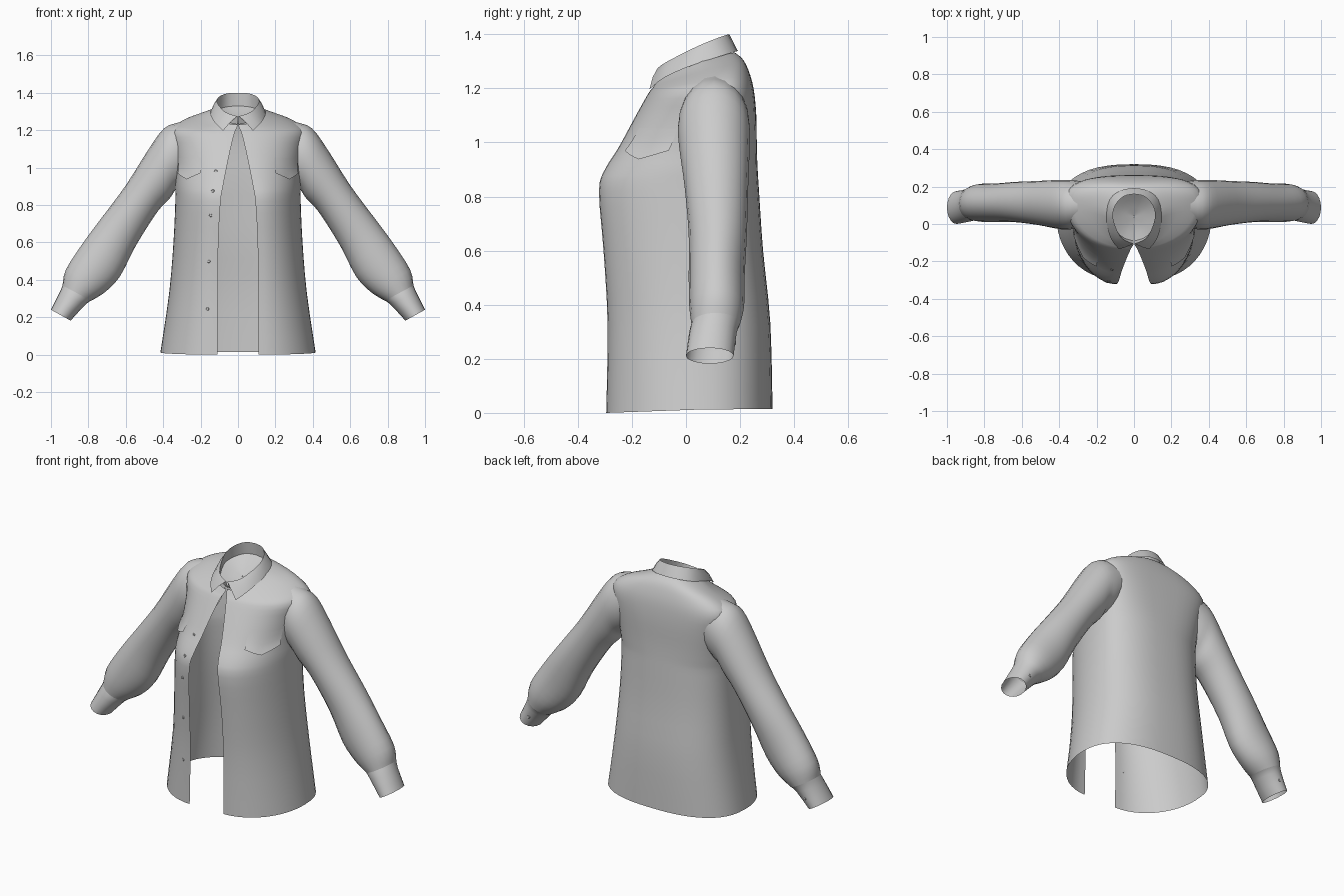
import bpy, bmesh
from math import sin, cos, pi
from mathutils import Vector

if "Cube" in bpy.data.objects:
    bpy.data.objects.remove(bpy.data.objects["Cube"])


def spline(pts, v):
    """Catmull-Rom value at parameter v through a list of tuples."""
    n = len(pts) - 1
    i = min(int(v), n - 1)
    f = v - i
    a, b, c, d = (pts[max(i - 1, 0)], pts[i], pts[i + 1], pts[min(i + 2, n)])
    return [0.5 * (2 * q + (r - p) * f + (2 * p - 5 * q + 4 * r - s) * f * f
                   + (3 * q - p - 3 * r + s) * f ** 3) for p, q, r, s in zip(a, b, c, d)]


def steps(lo, hi, n):
    return [lo + (hi - lo) * i / n for i in range(n + 1)]


def finish(name, bm, mirror=True):
    bmesh.ops.recalc_face_normals(bm, faces=bm.faces)
    me = bpy.data.meshes.new(name)
    bm.to_mesh(me)
    bm.free()
    ob = bpy.data.objects.new(name, me)
    bpy.context.collection.objects.link(ob)
    if mirror:
        ob.modifiers.new("mirror", 'MIRROR').merge_threshold = 0.001
    return ob


def sheet(name, rows, closed=False):
    """Quad surface through rows of points, mirrored to the other side."""
    bm = bmesh.new()
    grid = [[bm.verts.new(p) for p in r] for r in rows]
    n = len(grid[0])
    for a, b in zip(grid, grid[1:]):
        for j in range(n if closed else n - 1):
            k = (j + 1) % n
            bm.faces.new((a[j], a[k], b[k], b[j]))
    return finish(name, bm)


# body rings: z front, z side, z back, x opening, y front, x side, y side, y back
RINGS = [
    (0.0, .012, .015, .11, -.295, .415, .04, .32),
    (.33, .33, .33, .108, -.29, .368, .04, .312),
    (.6, .6, .6, .105, -.305, .345, .04, .285),
    (.82, .82, .82, .093, -.322, .335, .05, .27),
    (.9, .9, .9, .08, -.30, .335, .06, .265),
    (.98, .98, .98, .065, -.25, .335, .08, .262),
    (1.1, 1.1, 1.1, .04, -.185, .35, .10, .26),
    (1.18, 1.195, 1.2, .02, -.14, .365, .11, .25),
    (1.2, 1.245, 1.27, .012, -.125, .30, .10, .23),
    (1.215, 1.282, 1.31, .005, -.115, .20, .08, .208),
    (1.23, 1.305, 1.333, .003, -.105, .13, .05, .18),
]


def body_point(t, v, out=0.0):
    """t runs 0 (front edge) to pi (centre back); v runs up the rings."""
    zf, zs, zb, xe, yf, xs, ys, yb = spline(RINGS, v)
    s, c = max(sin(t), 0), abs(cos(t))
    if t <= pi / 2:
        p = Vector((xe + (xs - xe) * s, ys + (yf - ys) * c, zs + (zf - zs) * c))
    else:
        # the back is boxier around the shoulder blades
        e = .8 - .17 * max(0, 1 - abs(v - 6.5) / 3)
        c, s = c ** e, s ** e
        p = Vector((xs * s, ys + (yb - ys) * c, zs + (zb - zs) * c))
    return p + Vector((s, -cos(t), 0)) * out


sheet("shirt_body", [[body_point(t, v) for t in steps(0, pi, 24)]
                     for v in steps(0, 10, 30)])

# sleeve rings: outer x z, inner x z, y front, y back
SLEEVE = [
    (.20, 1.272, .24, .97, .03, .215),
    (.31, 1.243, .30, .91, -.02, .232),
    (.395, 1.21, .335, .88, -.03, .236),
    (.48, 1.095, .365, .835, -.023, .235),
    (.60, .905, .43, .765, -.005, .23),
    (.73, .73, .545, .585, .01, .225),
    (.83, .595, .63, .42, .01, .217),
    (.92, .455, .71, .335, .012, .215),
    (.938, .37, .785, .288, .02, .20),
]
CUFF = [
    (.938, .37, .785, .288, .02, .20),
    (.955, .33, .815, .268, .012, .188),
    (1.0, .24, .895, .182, 0, .176),
]


def tube(name, rings, n):
    rows = []
    for v in steps(0, len(rings) - 1, n):
        ox, oz, ix, iz, yf, yb = spline(rings, v)
        mid = Vector(((ox + ix) / 2, (yf + yb) / 2, (oz + iz) / 2))
        a = Vector(((ox - ix) / 2, 0, (oz - iz) / 2))
        b = Vector((0, (yb - yf) / 2, 0))
        rows.append([mid + a * cos(k * pi / 10) + b * sin(k * pi / 10) for k in range(20)])
    return sheet(name, rows, closed=True)


tube("sleeve", SLEEVE, 24)
tube("cuff", CUFF, 4)

# collar: stand rises from the neckline, fall folds over it to pointed tips
BASE = [(.004, -.09, 1.23), (.075, -.06, 1.25), (.12, .04, 1.29),
        (.105, .11, 1.31), (.06, .155, 1.325), (0, .165, 1.33)]
TOP = [(.004, -.105, 1.275), (.07, -.072, 1.298), (.112, .03, 1.35),
       (.10, .10, 1.38), (.055, .148, 1.397), (0, .16, 1.4)]
TIP = [(.08, -.135, 1.197), (.125, -.075, 1.243), (.148, .03, 1.288),
       (.13, .13, 1.32), (.07, .18, 1.335), (0, .192, 1.338)]
base, top, tip = [[Vector(spline(c, v)) for v in steps(0, 5, 15)] for c in (BASE, TOP, TIP)]
sheet("collar_stand", [base, top])
fold = [a.lerp(b, .5) + Vector((0, -.003, .006)) for a, b in zip(top, tip)]
sheet("collar_fall", [top, fold, tip])

# shallow dished panel closing the neck
rows = []
for k in (1, .7, .4, .1):
    drop = Vector((0, 0, -.03 * (1 - k * k)))
    rows.append([Vector((p.x * k, .04 + (p.y - .04) * k, 1.28 + (p.z - 1.28) * k)) + drop
                 for p in base])
rows.append([Vector((p.x * .02, .04, 1.25)) + Vector((0, p.y * .02, 0)) for p in base])
sheet("neck_panel", rows)

# pocket flaps: pointed lower edge lifted off the chest
flap = []
for k in steps(0, 1, 4):
    row = []
    for u in steps(0, 1, 8):
        low = 4.9 - .4 * (1 - abs(2 * u - 1))
        row.append(body_point(.5 + .65 * u, 5.6 + (low - 5.6) * k, .001 + .012 * k * k))
    flap.append(row)
sheet("pocket_flap", flap)


def button(name, p, normal):
    bm = bmesh.new()
    rot = Vector((0, 0, 1)).rotation_difference(normal).to_matrix().to_4x4()
    rot.translation = p
    bmesh.ops.create_cone(bm, cap_ends=True, segments=10, radius1=.009, radius2=.007,
                          depth=.005, matrix=rot)
    finish(name, bm, mirror=False)


# front buttons on one edge, one button on each cuff
for v in (.75, 1.6, 2.6, 3.6, 5):
    p = body_point(.2, v, .001)
    button("front_button", Vector((-p.x, p.y, p.z)), Vector((-.2, -1, 0)))
for side in (-1, 1):
    button("cuff_button", Vector((side * .905, .183, .26)), Vector((0, 1, 0)))

bpy.ops.object.select_all(action='SELECT')
bpy.context.view_layer.objects.active = bpy.data.objects["shirt_body"]
bpy.ops.object.shade_smooth_by_angle(angle=0.7)
